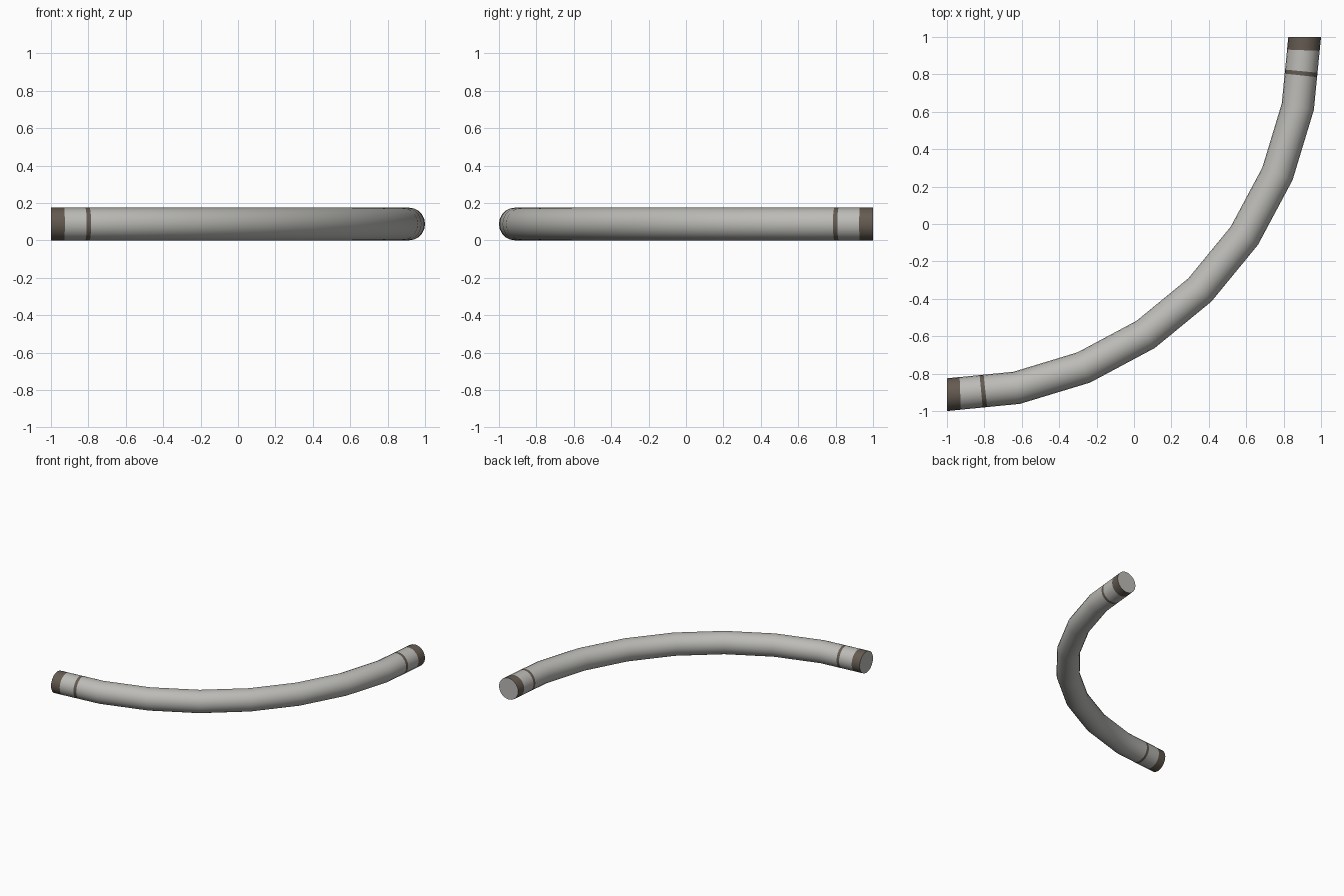
import bpy, bmesh, math
from mathutils import Vector

if "Cube" in bpy.data.objects:
    bpy.data.objects.remove(bpy.data.objects["Cube"])

R, r = 1.9125, 0.0875      # bend radius, pipe radius
SEG, SIDES = 8, 20         # bend segments, pipe sides


def material(name, rgb):
    m = bpy.data.materials.new(name)
    m.diffuse_color = (*rgb, 1)
    m.use_nodes = True
    m.node_tree.nodes["Principled BSDF"].inputs["Base Color"].default_value = m.diffuse_color
    return m


grey = material("pipe grey", (0.50, 0.495, 0.47))
brown = material("dark brown band", (0.128, 0.104, 0.082))


def section(i):
    """Round pipe section at bend joint i, facing along the bend."""
    a = math.radians(90) * i / SEG
    pts = []
    for k in range(SIDES):
        b = 2 * math.pi * k / SIDES
        d = R + r * math.cos(b)
        pts.append(Vector((-1 + d * math.sin(a), 1 - d * math.cos(a),
                           r + r * math.sin(b))))
    return pts


def station(s):
    """Section at any position, straight between neighbouring joints."""
    i = min(int(s), SEG - 1)
    return [p.lerp(q, s - i) for p, q in zip(section(i), section(i + 1))]


# stations: end collar, thin ring, bend joints, then the same mirrored
near = [0, 0.19, 0.49, 0.55]
stations = near + list(range(1, SEG)) + [SEG - t for t in reversed(near)]
bands = {0, 2, len(stations) - 2, len(stations) - 4}

bm = bmesh.new()
rings = [[bm.verts.new(p) for p in station(s)] for s in stations]
for n in range(len(rings) - 1):
    for k in range(SIDES):
        j = (k + 1) % SIDES
        f = bm.faces.new((rings[n][k], rings[n][j], rings[n + 1][j], rings[n + 1][k]))
        f.material_index = 1 if n in bands else 0
# end discs
bm.faces.new(rings[0])
bm.faces.new(rings[-1])
bmesh.ops.recalc_face_normals(bm, faces=bm.faces)

me = bpy.data.meshes.new("curved_pipe")
bm.to_mesh(me)
bm.free()
me.materials.append(grey)
me.materials.append(brown)
pipe = bpy.data.objects.new("curved_pipe", me)
bpy.context.collection.objects.link(pipe)
bpy.context.view_layer.objects.active = pipe
pipe.select_set(True)
bpy.ops.object.shade_smooth_by_angle(angle=math.radians(35))
